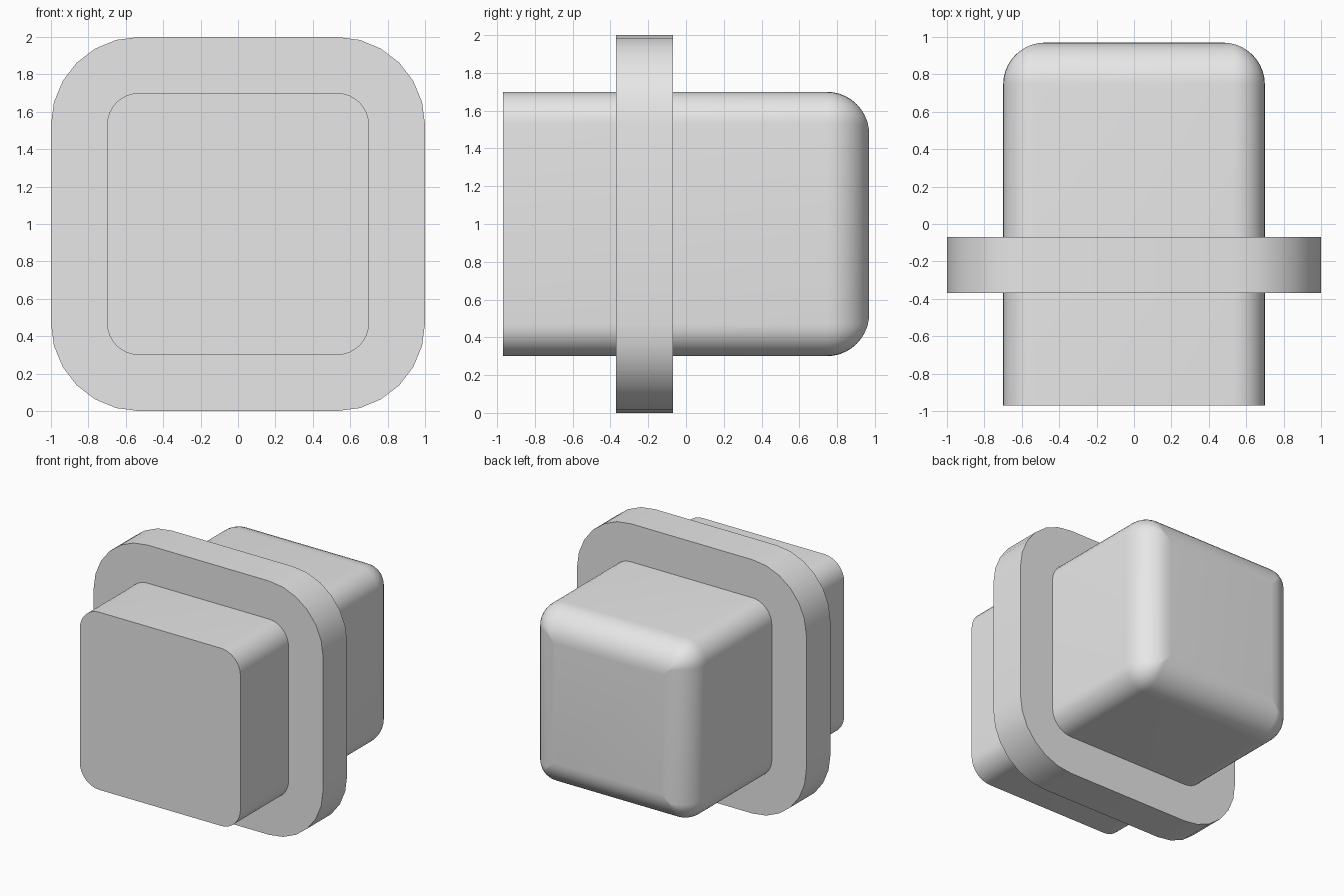
import bpy
import bmesh
from math import sin, cos, pi, radians

cube = bpy.data.objects.get("Cube")
if cube:
    bpy.data.objects.remove(cube, do_unlink=True)

grey = bpy.data.materials.new("light grey")
grey.use_nodes = True
COLOUR = (0.8, 0.8, 0.8, 1)
grey.diffuse_color = COLOUR
grey.node_tree.nodes["Principled BSDF"].inputs["Base Color"].default_value = COLOUR

CENTRE_Z = 1.0


def rounded_square(half, radius, steps):
    """Outline points (x, z) of a square with rounded corners."""
    inner = half - radius
    points = []
    for corner, (sx, sz) in enumerate([(1, 1), (-1, 1), (-1, -1), (1, -1)]):
        for i in range(steps + 1):
            a = (corner + i / steps) * pi / 2
            points.append((sx * inner + radius * cos(a), sz * inner + radius * sin(a)))
    return points


def loft(name, sections, steps):
    """Skin rounded squares given as (y, half size, corner radius)."""
    bm = bmesh.new()
    rings = [[bm.verts.new((x, y, z + CENTRE_Z)) for x, z in rounded_square(half, radius, steps)]
             for y, half, radius in sections]
    for a, b in zip(rings, rings[1:]):
        for i in range(len(a)):
            j = (i + 1) % len(a)
            bm.faces.new((a[i], a[j], b[j], b[i]))
    bm.faces.new(rings[0])
    bm.faces.new(rings[-1])
    bmesh.ops.recalc_face_normals(bm, faces=bm.faces)
    mesh = bpy.data.meshes.new(name)
    bm.to_mesh(mesh)
    bm.free()
    mesh.materials.append(grey)
    obj = bpy.data.objects.new(name, mesh)
    bpy.context.collection.objects.link(obj)
    bpy.ops.object.select_all(action="DESELECT")
    obj.select_set(True)
    bpy.context.view_layer.objects.active = obj
    bpy.ops.object.shade_smooth_by_angle(angle=radians(30))
    return obj


# Long block: flat front, rounded back rim
HALF, CORNER, RIM, END = 0.70, 0.17, 0.225, 0.97
body = [(-END, HALF, CORNER)]
for k in range(11):
    t = k / 10 * pi / 2
    inset = RIM * (1 - cos(t))
    body.append((END - RIM + RIM * sin(t), HALF - inset, max(CORNER - inset, 0.008)))
loft("body_block", body, 8)

# Wide collar around the block
loft("collar_plate", [(-0.37, 1.0, 0.47), (-0.07, 1.0, 0.47)], 6)
